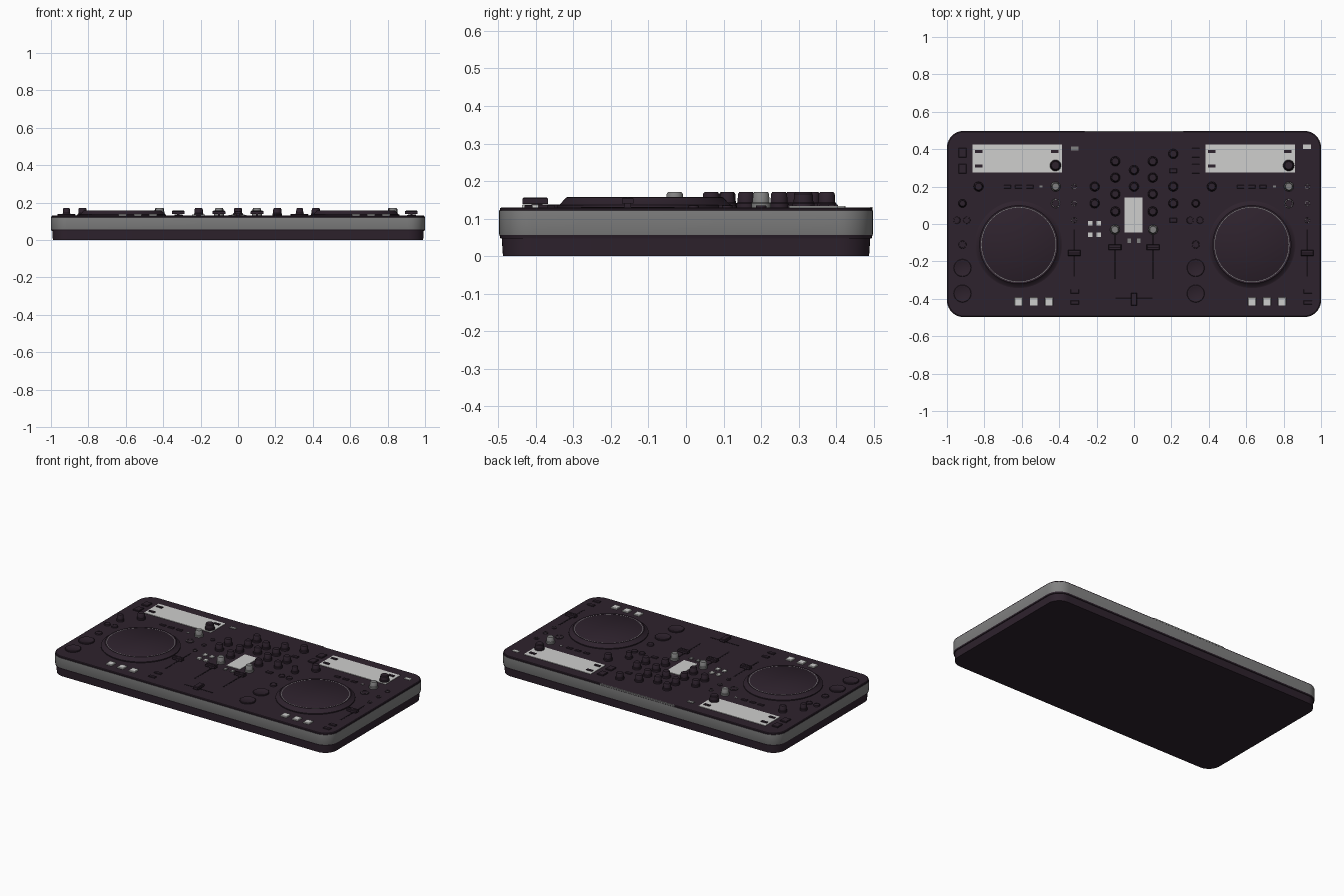
import bpy, bmesh, math

if "Cube" in bpy.data.objects:
    bpy.data.objects.remove(bpy.data.objects["Cube"])

TOP = 0.13


def material(name, rgb):
    m = bpy.data.materials.new(name)
    m.diffuse_color = (*rgb, 1)
    m.use_nodes = True
    m.node_tree.nodes["Principled BSDF"].inputs["Base Color"].default_value = m.diffuse_color
    return m


DARK = material("dark plum plastic", (0.027, 0.016, 0.026))
BLACK = material("black slot", (0.008, 0.005, 0.008))
GREY = material("mid grey", (0.22, 0.22, 0.22))
LIGHT = material("light grey", (0.62, 0.62, 0.61))


def finish(bm, name, mats, smooth=True):
    bmesh.ops.recalc_face_normals(bm, faces=bm.faces)
    me = bpy.data.meshes.new(name)
    bm.to_mesh(me)
    bm.free()
    for m in mats:
        me.materials.append(m)
    ob = bpy.data.objects.new(name, me)
    bpy.context.collection.objects.link(ob)
    if smooth:
        bpy.context.view_layer.objects.active = ob
        ob.select_set(True)
        bpy.ops.object.shade_smooth_by_angle(angle=math.radians(35))
        ob.select_set(False)
    return ob


def loft(name, rings, bands, mats):
    """Skin a stack of equal-length rings; bands = material index per step."""
    bm = bmesh.new()
    vs = [[bm.verts.new(p) for p in r] for r in rings]
    n = len(rings[0])
    for a, b, mi in zip(vs, vs[1:], bands):
        for i in range(n):
            j = (i + 1) % n
            bm.faces.new((a[i], a[j], b[j], b[i])).material_index = mi
    bm.faces.new(vs[0][::-1]).material_index = bands[0]
    bm.faces.new(vs[-1]).material_index = bands[-1]
    return finish(bm, name, mats)


def lathe(name, x, y, profile, mats, bands=None, n=28):
    rings = [[(x + r * math.cos(2 * math.pi * i / n), y + r * math.sin(2 * math.pi * i / n), TOP + z)
              for i in range(n)] for r, z in profile]
    return loft(name, rings, bands or [0] * (len(profile) - 1), mats)


def box(name, x, y, w, d, z0, z1, mat, bevel=0.0):
    bm = bmesh.new()
    bmesh.ops.create_cube(bm, size=1)
    for v in bm.verts:
        v.co = (x + v.co.x * w, y + v.co.y * d, TOP + z0 + (v.co.z + 0.5) * (z1 - z0))
    if bevel:
        edges = [e for e in bm.edges if all(v.co.z > TOP + z1 - 1e-5 for v in e.verts)]
        bmesh.ops.bevel(bm, geom=edges, offset=bevel, segments=1, affect='EDGES')
    return finish(bm, name, [mat], smooth=False)


def knob(x, y, mat=DARK, r=0.026, name="knob"):
    lathe(name, x, y, [(r, -0.002), (r, 0.010), (r * 0.88, 0.013), (r * 0.82, 0.036), (r * 0.68, 0.041)], [mat])


def button(x, y, r, rim=None, h=0.006):
    lathe("round_button", x, y, [(r, -0.002), (r, h - 0.002), (r * 0.95, h), (r * 0.82, h), (r * 0.78, h - 0.001)],
          [DARK, rim or DARK], [0, 0, 1, 0])


def fader(x, y0, y1, cap_y):
    box("fader_slot", x, (y0 + y1) / 2, 0.009, y1 - y0, -0.001, 0.001, BLACK)
    box("fader_stem", x, cap_y, 0.012, 0.018, 0, 0.014, DARK)
    box("fader_cap", x, cap_y, 0.068, 0.030, 0.010, 0.026, DARK, 0.003)
    box("fader_mark", x, cap_y, 0.06, 0.004, 0.026, 0.0268, BLACK)


# Case: rounded slab with recessed base, grey band and dark top panel
def outline(inset, z, hx=1.0, hy=0.498, rad=0.09, seg=10):
    r = rad - inset
    pts = []
    for q, (sx, sy) in enumerate([(1, 1), (-1, 1), (-1, -1), (1, -1)]):
        for k in range(seg + 1):
            a = math.pi / 2 * (q + k / seg)
            pts.append((sx * (hx - rad) + r * math.cos(a), sy * (hy - rad) + r * math.sin(a), z))
    return pts


loft("case", [outline(i, z) for i, z in [(0.010, 0), (0.007, 0.047), (0.003, 0.0475), (0.001, 0.056), (0, 0.058),
                                         (0, 0.121), (0.002, 0.1225), (0.002, 0.127), (0.006, TOP)]],
     [0, 0, 0, 1, 1, 0, 0, 0], [DARK, GREY])
box("rear_panel_edge", 0, 0.4945, 0.53, 0.006, -0.008, 0.0006, GREY)

# Two decks, repeated side by side
for cx in (-0.617, 0.63):
    # Jog wheel with a grey ring around the touch plate
    lathe("jog_wheel", cx, -0.11,
          [(0.233, -0.002), (0.233, 0.006), (0.226, 0.008), (0.209, 0.0265), (0.206, 0.027), (0.203, 0.026),
           (0.2005, 0.0245), (0.1975, 0.0245), (0.196, 0.0255)], [DARK, GREY], [0, 0, 0, 0, 0, 0, 1, 0], 72)
    # Display panel with dark slots
    box("display_panel", cx - 0.008, 0.35, 0.478, 0.15, -0.001, 0.003, LIGHT)
    for sx, sy in [(-0.214, 0.388), (-0.214, 0.31), (0.193, 0.388)]:
        box("display_button", cx + sx, sy, 0.04, 0.016, 0, 0.008, DARK)
    knob(cx + 0.197, 0.313, r=0.030, name="browse_knob")
    knob(cx - 0.214, 0.20)
    knob(cx - 0.30, 0.11, r=0.022)
    knob(cx + 0.198, 0.20, GREY, name="grey_knob")
    button(cx + 0.198, 0.11, 0.024, GREY)
    # Left column of round buttons
    for bx, by, r in [(-0.33, 0.02, 0.019), (-0.277, 0.02, 0.019), (-0.30, -0.11, 0.021)]:
        button(cx + bx, by, r, h=0.008)
    button(cx - 0.30, -0.235, 0.047, h=0.008)
    button(cx - 0.30, -0.372, 0.047, h=0.008)
    # Small lit buttons beside the pitch fader
    for by in (0.20, 0.11, 0.02):
        button(cx + 0.297, by, 0.014, GREY, 0.005)
    fader(cx + 0.297, -0.28, -0.03, -0.155)
    # Rectangular buttons
    for by in (-0.36, -0.42):
        box("side_button", cx + 0.30, by, 0.045, 0.022, -0.001, 0.006, DARK, 0.002)
    for by in (0.38, 0.295):
        box("source_button", cx - 0.30, by, 0.042, 0.05, -0.001, 0.008, DARK, 0.002)
    for i in range(3):
        box("loop_button", cx - 0.06 + i * 0.06, 0.20, 0.038, 0.018, -0.001, 0.005, DARK, 0.002)
    box("indicator", cx + 0.12, 0.20, 0.016, 0.012, -0.001, 0.002, GREY)
    # Light pads
    for i in range(3):
        box("cue_pad", cx + i * 0.081, -0.415, 0.042, 0.044, -0.001, 0.008, LIGHT, 0.002)

box("left_label_plate", -0.317, 0.403, 0.042, 0.022, -0.001, 0.004, GREY)
box("right_label_plate", 0.925, 0.413, 0.042, 0.022, -0.001, 0.004, LIGHT)

# Mixer knobs
columns = {-0.21: [0.20, 0.11], -0.10: [0.335, 0.248, 0.16, 0.067], 0: [0.288, 0.20],
           0.10: [0.335, 0.248, 0.16, 0.067], 0.21: [0.375, 0.20, 0.11]}
for x, ys in columns.items():
    for y in ys:
        knob(x, y)
for s in (-1, 1):
    knob(s * 0.102, -0.03, GREY, name="filter_knob")
    fader(s * 0.102, -0.295, -0.05, -0.125)
    box("cue_button", s * 0.025, -0.09, 0.02, 0.024, -0.001, 0.005, GREY)
for y in (0.285, 0.02):
    box("mixer_button", 0.21, y, 0.04, 0.022, -0.001, 0.006, DARK, 0.002)

# Level meter and four effect buttons
box("level_meter", -0.002, 0.047, 0.096, 0.187, -0.001, 0.003, LIGHT)
for x in (-0.235, -0.188):
    for y in (0.003, -0.058):
        box("effect_button", x, y, 0.024, 0.024, -0.001, 0.007, LIGHT)

# Crossfader
box("crossfader_slot", 0, -0.397, 0.20, 0.009, -0.001, 0.001, BLACK)
box("crossfader_stem", 0, -0.397, 0.018, 0.03, 0, 0.014, DARK)
box("crossfader_cap", 0, -0.402, 0.034, 0.068, 0.009, 0.026, DARK, 0.003)
